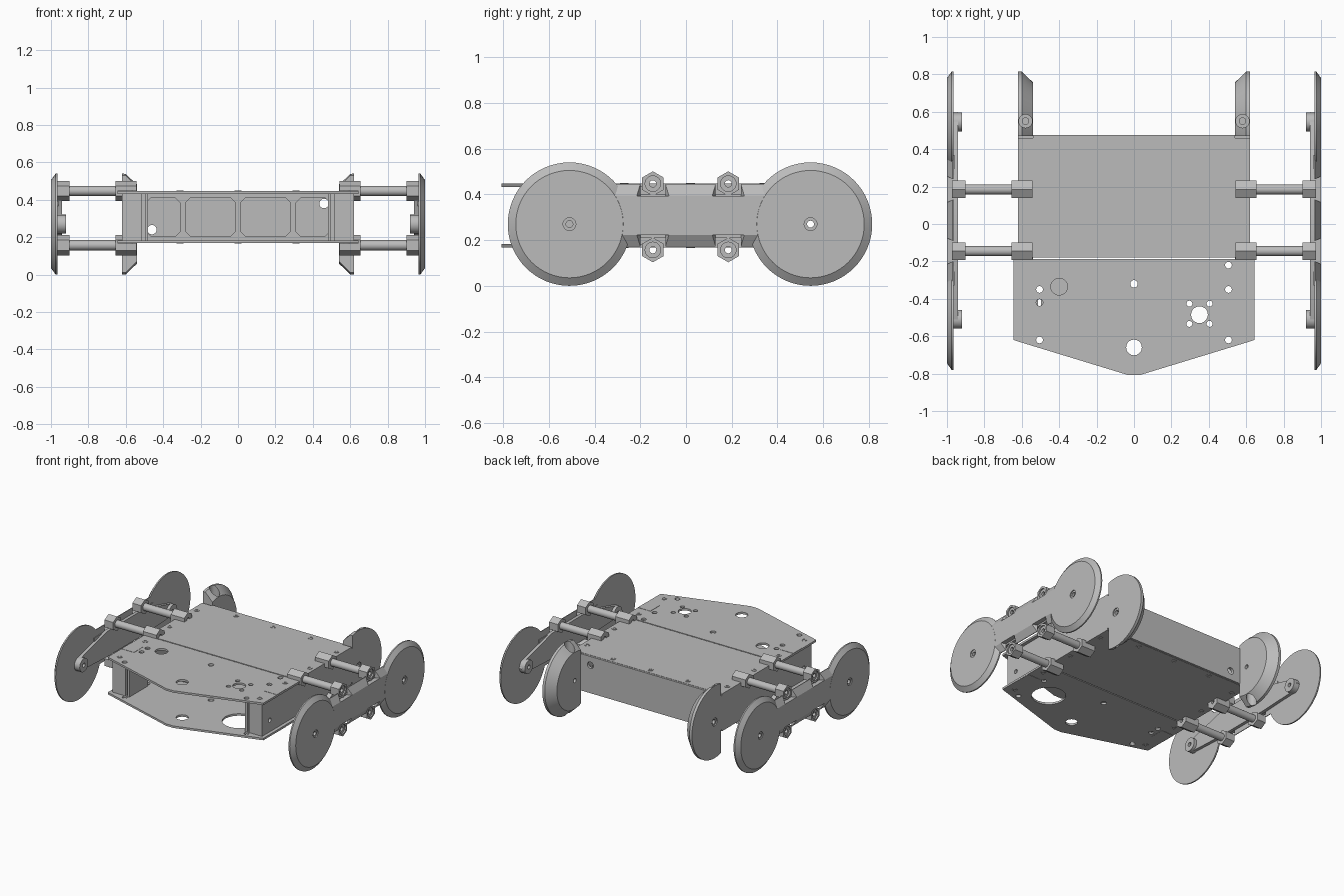
import bpy, bmesh, math
from mathutils import Vector

cube = bpy.data.objects.get("Cube")
if cube:
    bpy.data.objects.remove(cube)

grey = bpy.data.materials.new("plain grey")
grey.use_nodes = True
COLOR = (0.5, 0.5, 0.5, 1)
grey.diffuse_color = COLOR
grey.node_tree.nodes["Principled BSDF"].inputs["Base Color"].default_value = COLOR
made = []

# ---------- helpers ----------
def add_loft(bm, rings):
    """Skin a list of equal-length point rings and cap both ends."""
    vs = [[bm.verts.new(p) for p in ring] for ring in rings]
    n = len(vs[0])
    for a, b in zip(vs, vs[1:]):
        for i in range(n):
            j = (i + 1) % n
            bm.faces.new((a[i], a[j], b[j], b[i]))
    bm.faces.new(vs[0])
    bm.faces.new(vs[-1])

def circle(axis, pos, c, r, n, turn=0):
    pts = []
    for i in range(n):
        t = 2 * math.pi * i / n + turn
        p = [c[0] + r * math.cos(t), c[1] + r * math.sin(t)]
        p.insert("xyz".index(axis), pos)
        pts.append(p)
    return pts

def rod(axis, c, profile, n=24, turn=0):
    """Turned solid: profile is (position along axis, radius)."""
    return [circle(axis, p, c, r, n, turn) for p, r in profile]

def box(x0, x1, y0, y1, z0, z1):
    return [[(x0, y0, z), (x1, y0, z), (x1, y1, z), (x0, y1, z)] for z in (z0, z1)]

def slab(outline, z0, z1):
    return [[(x, y, z) for x, y in outline] for z in (z0, z1)]

def part(name, *solids, cuts=()):
    def mesh_object(label, items):
        bm = bmesh.new()
        for rings in items:
            add_loft(bm, rings)
        bmesh.ops.recalc_face_normals(bm, faces=bm.faces)
        me = bpy.data.meshes.new(label)
        bm.to_mesh(me)
        bm.free()
        o = bpy.data.objects.new(label, me)
        bpy.context.collection.objects.link(o)
        return o
    ob = mesh_object(name, solids)
    for group in cuts:
        cutter = mesh_object("cutter", group)
        cutter.hide_render = True
        mod = ob.modifiers.new("cut", 'BOOLEAN')
        mod.operation, mod.solver, mod.object = 'DIFFERENCE', 'EXACT', cutter
        dg = bpy.context.evaluated_depsgraph_get()
        me = bpy.data.meshes.new_from_object(ob.evaluated_get(dg))
        ob.modifiers.clear()
        ob.data = me
        bpy.data.objects.remove(cutter)
    ob.data.materials.clear()
    ob.data.materials.append(grey)
    made.append(ob)
    return ob

def drill(axis, c, r, a=-2, b=2):
    return rod(axis, c, [(a, r), (b, r)], 20)

# ---------- deck plates ----------
TOP, BOTTOM = (0.432, 0.447), (0.168, 0.183)
nose = [(-0.645, -0.188), (-0.645, -0.62), (-0.62, -0.628), (-0.03, -0.808), (0.03, -0.808),
        (0.62, -0.628), (0.645, -0.62), (0.645, -0.188)]
rear = [(-0.62, -0.18), (0.62, -0.18), (0.62, 0.46), (-0.62, 0.46)]
shared = [drill("z", (0, -0.66), 0.042), drill("z", (0, -0.32), 0.02),
          drill("z", (0.505, -0.22), 0.018), drill("z", (-0.505, -0.42), 0.018)]
shared += [drill("z", (s * 0.505, y), 0.018) for s in (1, -1) for y in (-0.35, -0.62)]
motor = [drill("z", (0.35, -0.485), 0.045), drill("z", (-0.4, -0.335), 0.045)]
motor += [drill("z", (0.35 + i * 0.054, -0.48 + j * 0.054), 0.016) for i in (1, -1) for j in (1, -1)]
part("front_top_plate", slab(nose, *TOP), cuts=[shared + motor])
part("front_bottom_plate", slab(nose, *BOTTOM),
     cuts=[shared + [drill("z", (0.35, -0.485), 0.117)]])
part("rear_top_plate", slab(rear, *TOP))
part("rear_bottom_plate", slab(rear, *BOTTOM))

# Screw heads on both decks, with a recessed bore
spots = [(s * 0.58, y) for s in (1, -1) for y in (0.34, 0.02, -0.27, -0.57)]
spots += [(x, 0.42) for x in (-0.31, 0, 0.31)]
for label, z0, z1 in (("top", 0.44, 0.45), ("bottom", 0.165, 0.175)):
    part(label + "_screws", *[rod("z", c, [(z0, 0.019), (z1, 0.019)], 16) for c in spots],
         cuts=[[drill("z", c, 0.01) for c in spots]])

# ---------- rear wall with pockets on its inner side ----------
def pocket(x0, x1, z0=0.205, z1=0.41, k=0.025):
    pts = [(x0 + k, z0), (x1 - k, z0), (x1, z0 + k), (x1, z1 - k),
           (x1 - k, z1), (x0 + k, z1), (x0, z1 - k), (x0, z0 + k)]
    return [[(x, y, z) for x, z in pts] for y in (0.3, 0.455)]

part("rear_wall", box(-0.54, 0.54, 0.4, 0.475, 0.17, 0.445),
     cuts=[[pocket(-0.49, -0.31), pocket(-0.28, -0.015), pocket(0.015, 0.28), pocket(0.31, 0.49)],
           [drill("y", (-0.46, 0.24), 0.025), drill("y", (0.46, 0.38), 0.025)]])

# ---------- parts on each side ----------
WHEELS = ((-0.51, 0.27), (0.545, 0.27))
STRUTS = [(y, z) for y in (-0.145, 0.185) for z in (0.447, 0.157)]

def build_side(s, side):
    def sbox(x0, x1, *rest):
        return box(s * x0, s * x1, *rest)

    def srod(c, profile, n=24, turn=0):
        return rod("x", c, [(s * x, r) for x, r in profile], n, turn)

    # Body side wall and the front uprights
    part(side + "_side_wall", sbox(0.54, 0.62, -0.6, 0.475, 0.18, 0.435),
         cuts=[[drill("x", (-0.51, 0.27), 0.016)]])
    part(side + "_uprights", sbox(0.48, 0.497, -0.6, -0.38, 0.18, 0.435),
         sbox(0.513, 0.542, -0.6, -0.38, 0.18, 0.435), sbox(0.49, 0.52, -0.5, -0.48, 0.18, 0.435))

    # Inner rear guard: bevelled disc trimmed flush with the rear wall
    c = WHEELS[1]
    part(side + "_rear_guard", srod(c, [(0.54, 0.212), (0.6, 0.27), (0.62, 0.27)], 64),
         cuts=[[box(-2, 2, -1, 0.47, -1, 1)],
               [drill("z", (s * 0.58, 0.55), 0.036, 0.43, 2),
                drill("z", (s * 0.58, 0.55), 0.036, -2, 0.11)],
               [drill("x", c, 0.016)], [srod(c, [(0.612, 0.03), (0.7, 0.03)])]])
    part(side + "_guard_screws", *[rod("z", (s * 0.58, 0.55), [(z, 0.02), (z + 0.02, 0.02)])
                                   for z in (0.425, 0.095)])

    # Outer wheel discs with chamfered rim and countersunk hub
    for label, c in zip(("front", "rear"), WHEELS):
        part(side + "_" + label + "_disc",
             srod(c, [(0.965, 0.27), (0.975, 0.27), (1.0, 0.235)], 64),
             cuts=[[drill("x", c, 0.015)], [srod(c, [(0.993, 0.028), (1.1, 0.028)])]])
        part(side + "_" + label + "_hub", srod(c, [(0.92, 0.05), (0.966, 0.05)]),
             cuts=[[drill("x", c, 0.015)]])

    # Outer bar joining the discs, relieved around the struts
    def bevel_block(y0, y1):
        rings = []
        for x, k in ((0.965, 0), (0.97, 0), (0.9995, 0.05)):
            ky = k * 0.3
            z0, z1 = 0.172 + k, 0.445 - k
            rings.append([(s * x, y0 + ky, z0), (s * x, y1 - ky, z0),
                          (s * x, y1 - ky, z1), (s * x, y0 + ky, z1)])
        return rings
    for i, span in enumerate(((-0.34, -0.2), (-0.09, 0.13), (0.24, 0.38))):
        part(f"{side}_bar_block_{i + 1}", bevel_block(*span))
    part(side + "_bar_core", sbox(0.96, 0.9995, -0.33, 0.37, 0.222, 0.394))

    # Inner arm tapering to both hubs
    arm = [(-0.2, 0.4), (-0.53, 0.315), (-0.56, 0.27), (-0.53, 0.225), (-0.2, 0.21),
           (0.24, 0.21), (0.565, 0.225), (0.6, 0.27), (0.565, 0.315), (0.24, 0.4)]
    part(side + "_arm", [[(s * x, y, z) for y, z in arm] for x in (0.942, 0.966)],
         cuts=[[drill("x", c, 0.015) for c in WHEELS]])

    # Struts: hollow tube with a hexagonal socket at each end
    for i, c in enumerate(STRUTS):
        name = f"{side}_strut_{i + 1}"
        bore = [drill("x", c, 0.015)]
        part(name + "_tube", srod(c, [(0.63, 0.027), (0.92, 0.027)]), cuts=[bore])
        part(name + "_outer_socket", srod(c, [(0.9, 0.054), (0.972, 0.054)], 6, math.pi / 6 * 3),
             cuts=[bore, [srod(c, [(0.962, 0.034), (1.1, 0.034)])]])
        part(name + "_inner_socket", srod(c, [(0.542, 0.054), (0.655, 0.054)], 6, math.pi / 6 * 3),
             cuts=[bore])

    # Thin inset pads on the decks
    part(side + "_deck_pads", *[sbox(0.54, 0.644, -0.46, -0.35, z, z + 0.003) for z in (0.446, 0.166)])

build_side(1, "left")
build_side(-1, "right")

# ---------- smooth curved faces, keep edges sharp ----------
bpy.ops.object.select_all(action='DESELECT')
for o in made:
    o.select_set(True)
bpy.context.view_layer.objects.active = made[0]
bpy.ops.object.shade_smooth_by_angle(angle=math.radians(25))
